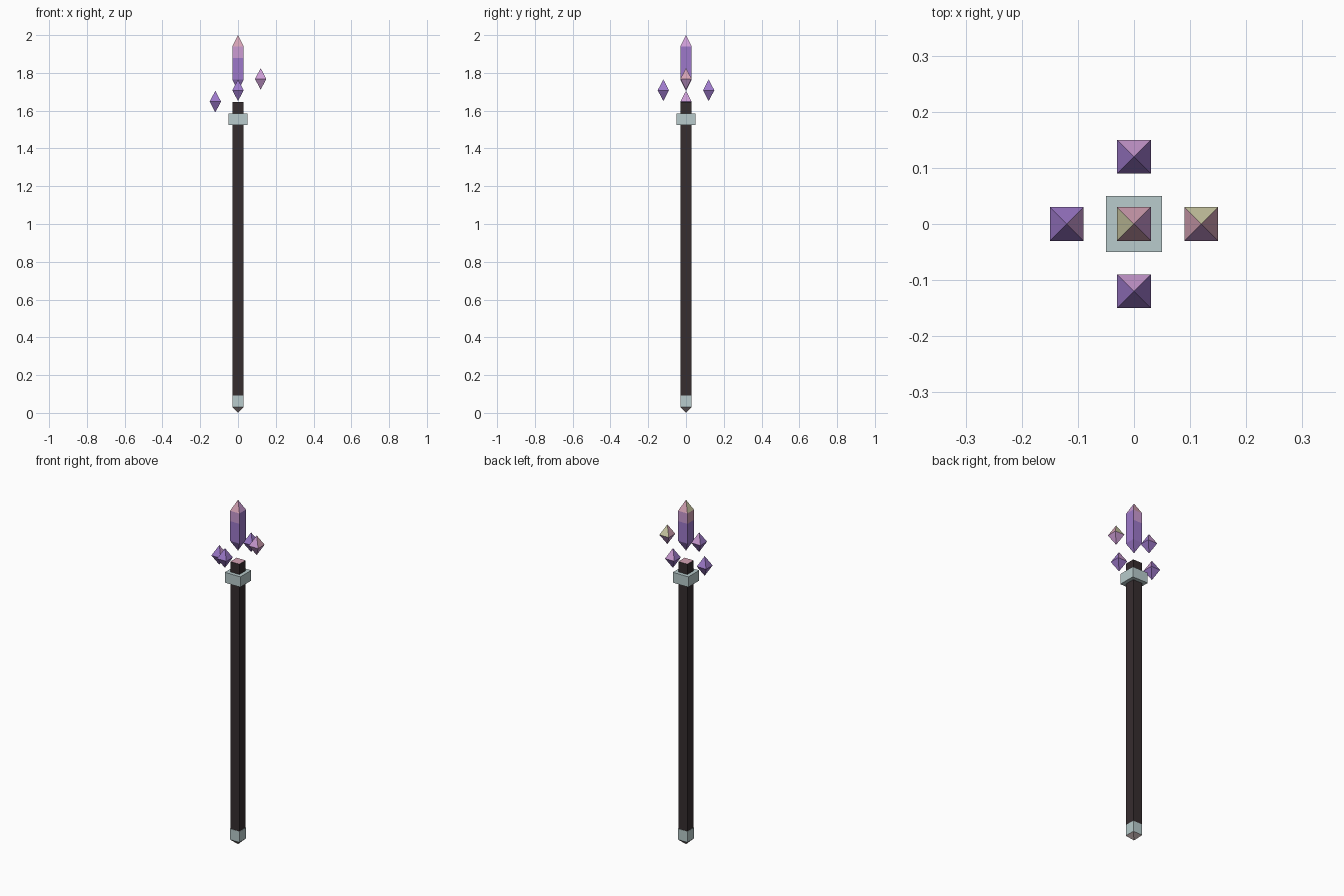
import bpy, bmesh

if "Cube" in bpy.data.objects:
    bpy.data.objects.remove(bpy.data.objects["Cube"])


def material(name, rgb):
    """Flat material from an sRGB 0-255 colour."""
    m = bpy.data.materials.new(name)
    lin = [((c / 255 + 0.055) / 1.055) ** 2.4 for c in rgb]
    m.diffuse_color = (*lin, 1)
    m.use_nodes = True
    m.node_tree.nodes["Principled BSDF"].inputs["Base Color"].default_value = m.diffuse_color
    return m


WOOD = material("dark wood", (54, 45, 47))
METAL = material("pale metal", (184, 203, 204))
TIP = material("dull rose metal", (165, 150, 150))
PURPLE = material("purple crystal", (157, 121, 202))
MAUVE = material("mauve crystal", (204, 156, 212))
PINK = material("pink crystal", (212, 162, 180))
CREAM = material("cream crystal", (205, 203, 165))


def square_column(name, centre, profile, mats, rule=None):
    """Square-section part; profile is (half width, z), half width 0 is a point."""
    bm = bmesh.new()
    x, y = centre
    rings = []
    for r, z in profile:
        corners = [(-1, -1), (1, -1), (1, 1), (-1, 1)] if r else [(0, 0)]
        rings.append([bm.verts.new((x + r * a, y + r * b, z)) for a, b in corners])
    for lo, hi in zip(rings, rings[1:]):
        for i in range(4):
            j = (i + 1) % 4
            if len(lo) == 1:
                bm.faces.new((lo[0], hi[j], hi[i]))
            elif len(hi) == 1:
                bm.faces.new((lo[i], lo[j], hi[0]))
            else:
                bm.faces.new((lo[i], lo[j], hi[j], hi[i]))
    if len(rings[0]) == 4:
        bm.faces.new(rings[0][::-1])
    if len(rings[-1]) == 4:
        bm.faces.new(rings[-1])
    bmesh.ops.recalc_face_normals(bm, faces=bm.faces)
    mesh = bpy.data.meshes.new(name)
    if rule:
        for f in bm.faces:
            f.material_index = mats.index(rule(f))
    bm.to_mesh(mesh)
    bm.free()
    for m in mats:
        mesh.materials.append(m)
    obj = bpy.data.objects.new(name, mesh)
    bpy.context.collection.objects.link(obj)
    return obj


def side(f):
    """Which way a face looks: front, back, left or right."""
    n = f.normal
    if abs(n.x) > abs(n.y):
        return "right" if n.x > 0 else "left"
    return "back" if n.y > 0 else "front"


# Shaft with a pink seat on top, foot cap and collar
square_column("shaft", (0, 0), [(0.029, 0.09), (0.029, 1.645)], [WOOD, PINK],
              lambda f: PINK if f.normal.z > 0.5 else WOOD)
square_column("foot_cap", (0, 0), [(0, 0), (0.03, 0.03), (0.03, 0.093)], [METAL, TIP],
              lambda f: TIP if f.normal.z < -0.1 else METAL)
square_column("collar", (0, 0), [(0.05, 1.525), (0.05, 1.585)], [METAL])


# Large floating crystal: pale tip, pale band on three sides
def main_rule(f):
    z = f.calc_center_median().z
    s = side(f)
    if z > 1.94:
        return {"left": CREAM, "right": MAUVE}.get(s, PINK)
    if z > 1.88 and s != "right":
        return PINK if s == "left" else MAUVE
    return PURPLE


square_column("main_crystal", (0, 0),
              [(0, 1.705), (0.03, 1.765), (0.03, 1.88), (0.03, 1.94), (0, 2.0)],
              [PURPLE, MAUVE, PINK, CREAM], main_rule)


# Four small floating shards; upper faces coloured by direction
def shard(name, centre, z, upper, base, lower):
    square_column(name, centre, [(0, z - 0.057), (0.03, z), (0, z + 0.057)],
                  [PURPLE, MAUVE, PINK, CREAM],
                  lambda f: upper.get(side(f), base) if f.normal.z > 0 else lower)


shard("left_shard", (-0.12, 0), 1.648, {"right": MAUVE}, PURPLE, PURPLE)
shard("right_shard", (0.12, 0), 1.768, {"back": CREAM, "front": MAUVE}, PINK, MAUVE)
for name, y in (("front_shard", -0.12), ("back_shard", 0.12)):
    shard(name, (0, y), 1.708, {"back": MAUVE}, PURPLE, PURPLE)
